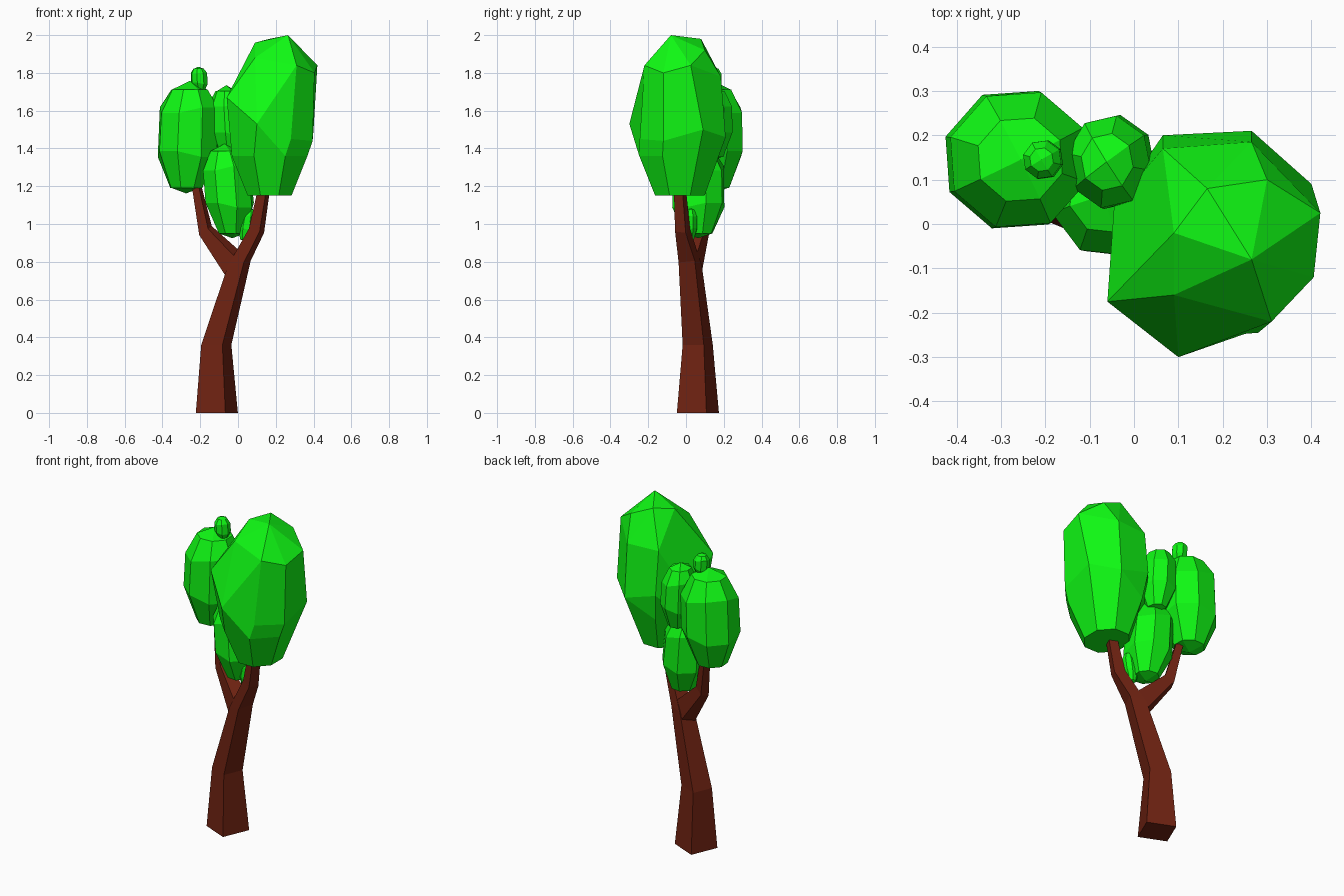
import bpy, bmesh, math

if "Cube" in bpy.data.objects:
    bpy.data.objects.remove(bpy.data.objects["Cube"])


def material(name, color):
    m = bpy.data.materials.new(name)
    m.diffuse_color = (*color, 1)
    m.use_nodes = True
    m.node_tree.nodes["Principled BSDF"].inputs["Base Color"].default_value = m.diffuse_color
    return m


BARK = material("bark", (0.16, 0.0165, 0.006))
LEAF = material("leaf", (0.005, 0.95, 0.007))


def finish(name, bm, mat):
    """Turn a bmesh into a flat-shaded object."""
    bmesh.ops.recalc_face_normals(bm, faces=bm.faces)
    mesh = bpy.data.meshes.new(name)
    bm.to_mesh(mesh)
    bm.free()
    mesh.materials.append(mat)
    bpy.context.collection.objects.link(bpy.data.objects.new(name, mesh))


def loft(name, rings, mat, poles=None):
    """Skin rings of points; close the ends flat, or onto two pole points."""
    bm = bmesh.new()
    loops = [[bm.verts.new(p) for p in ring] for ring in rings]
    n = len(loops[0])
    for a, b in zip(loops, loops[1:]):
        for i in range(n):
            j = (i + 1) % n
            bm.faces.new((a[i], a[j], b[j], b[i]))
    for k, ring in enumerate((loops[0], loops[-1])):
        if poles:
            tip = bm.verts.new(poles[k])
            for i in range(0, n, 2):
                bm.faces.new((ring[i], ring[i + 1], ring[(i + 2) % n], tip))
        else:
            bm.faces.new(ring)
    finish(name, bm, mat)


def hull(name, points, mat):
    """Faceted convex lump around points, nearly flat edges removed."""
    bm = bmesh.new()
    for p in points:
        bm.verts.new(p)
    res = bmesh.ops.convex_hull(bm, input=bm.verts[:])
    inner = {v for v in res["geom_interior"] if isinstance(v, bmesh.types.BMVert)}
    bmesh.ops.delete(bm, geom=list(inner), context='VERTS')
    bmesh.ops.dissolve_limit(bm, angle_limit=math.radians(9),
                             verts=bm.verts[:], edges=bm.edges[:])
    finish(name, bm, mat)


def oval(z, x0, x1, y0, y1, wave=0.0, turn=0):
    """Eight-sided ring filling the given x and y range, alternately raised."""
    cx, cy = (x0 + x1) / 2, (y0 + y1) / 2
    pts = []
    for i in range(8):
        a = math.radians(22.5 + 45 * i + turn)
        pts.append((cx + (x1 - x0) / 1.87 * math.cos(a),
                    cy + (y1 - y0) / 1.87 * math.sin(a),
                    z + wave * (-1) ** (i // 2)))
    return pts


def square(x, y, z, r, turn=-23, slope=0.0):
    """Four-sided limb section with corner radius r; slope tilts it along x."""
    pts = []
    for i in range(4):
        a = math.radians(turn + 45 + 90 * i)
        dx = r * math.cos(a)
        pts.append((x + dx, y + r * math.sin(a), z + slope * dx))
    return pts


def clump(name, center, radii, lean=0.0, turn=0):
    """Faceted leaf clump: generic egg profile, optionally leaning along x."""
    cx, cy, cz = center
    rx, ry, rz = radii
    rings = []
    for t, r, wave in ((-0.9, 0.52, 0), (-0.3, 0.96, 0.05),
                       (0.48, 0.94, -0.05), (0.85, 0.58, 0)):
        x = cx + lean * t
        rings.append(oval(cz + rz * t, x - rx * r, x + rx * r,
                          cy - ry * r, cy + ry * r, rz * wave, turn))
    loft(name, rings, LEAF, ((cx - lean, cy, cz - rz), (cx + lean, cy, cz + rz)))


# Trunk running on into the right bough
loft("trunk_and_right_bough", [
    square(-0.112, 0.063, 0.00, 0.120),
    square(-0.115, 0.062, 0.36, 0.086),
    square(0.006, 0.022, 0.79, 0.066, slope=0.25),
    square(0.098, -0.018, 0.965, 0.043, slope=-0.3),
    square(0.140, -0.033, 1.20, 0.034),
], BARK)

# Left bough springing from the trunk
loft("left_bough", [
    square(-0.010, 0.030, 0.775, 0.060, slope=0.9),
    square(-0.172, 0.090, 0.965, 0.036, slope=0.7),
    square(-0.225, 0.130, 1.23, 0.026),
], BARK)

# Big right canopy: crown, shoulder and waist points over two lower rings
crown = [(0.265, -0.08, 2.0), (0.165, 0.08, 1.98), (0.09, -0.02, 1.96), (0.30, 0.10, 1.92)]
shoulder = [(0.42, 0.025, 1.84), (0.09, -0.16, 1.88), (0.31, -0.22, 1.84),
            (0.405, -0.12, 1.80), (0.265, 0.185, 1.78), (0.065, 0.17, 1.78)]
waist = [(-0.06, -0.175, 1.67), (0.10, -0.30, 1.53), (0.28, -0.245, 1.45),
         (0.395, -0.12, 1.44), (0.40, 0.09, 1.50), (0.265, 0.21, 1.46),
         (0.065, 0.20, 1.52), (-0.045, 0.04, 1.50)]
hull("right_canopy", crown + shoulder + waist
     + oval(1.36, -0.035, 0.37, -0.25, 0.175)
     + oval(1.15, 0.05, 0.285, -0.165, 0.10), LEAF)

# Smaller leaf clumps
clump("left_canopy", (-0.265, 0.145, 1.46), (0.161, 0.159, 0.298), 0.01, 4)
clump("lower_canopy", (-0.050, 0.065, 1.175), (0.130, 0.140, 0.25), -0.02, -6)
clump("middle_canopy", (-0.052, 0.14, 1.535), (0.096, 0.105, 0.20), -0.01, 12)
clump("top_tuft", (-0.205, 0.145, 1.765), (0.044, 0.044, 0.068), -0.004, 8)
clump("fork_tuft", (0.046, 0.024, 1.00), (0.042, 0.036, 0.090), 0.014, 0)
